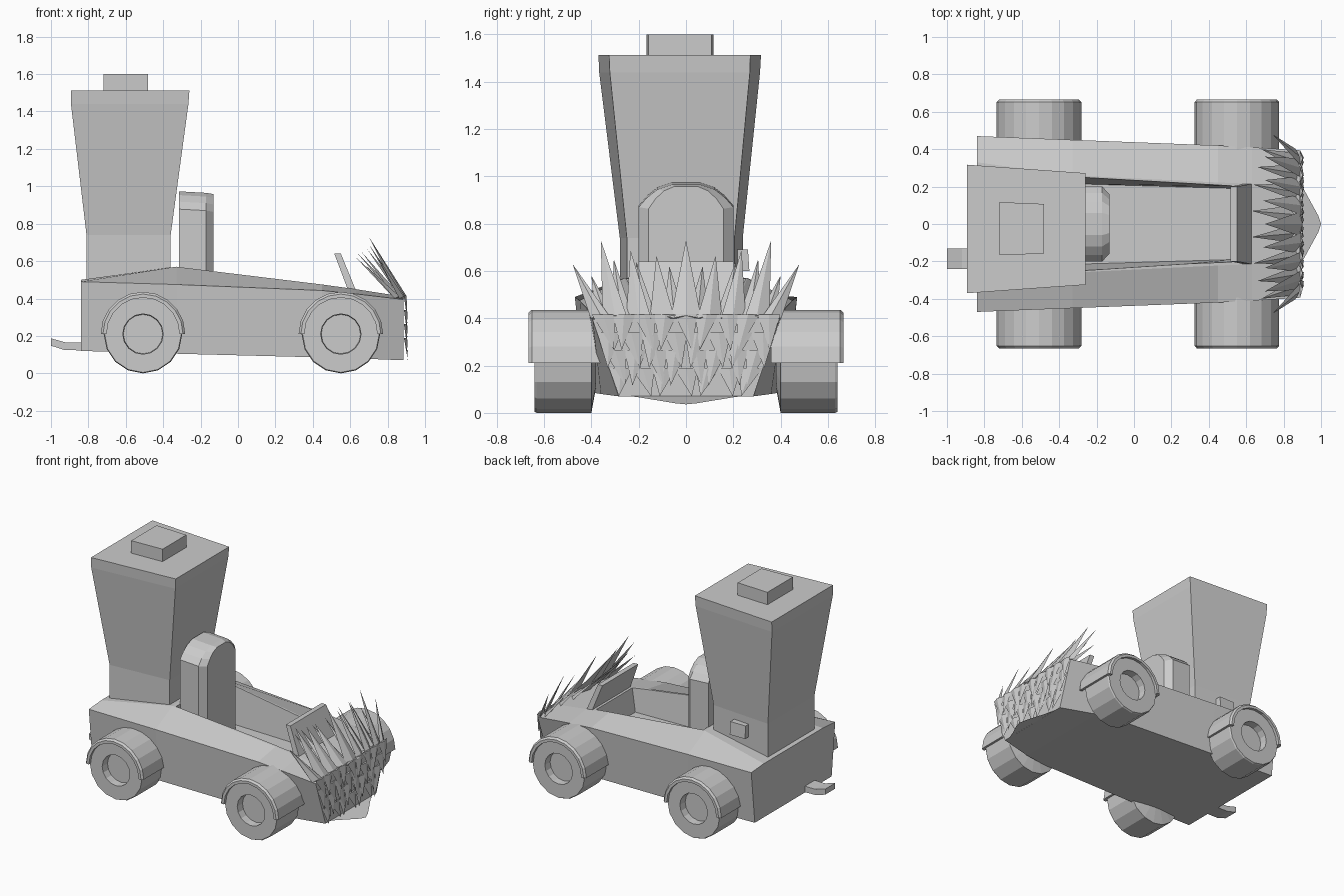
import bpy, bmesh, math
from mathutils import Vector

if "Cube" in bpy.data.objects:
    bpy.data.objects.remove(bpy.data.objects["Cube"])


def finish(name, bm):
    bmesh.ops.recalc_face_normals(bm, faces=bm.faces)
    me = bpy.data.meshes.new(name)
    bm.to_mesh(me)
    bm.free()
    ob = bpy.data.objects.new(name, me)
    bpy.context.collection.objects.link(ob)
    return ob


def loft(name, rings):
    """Closed skin through equal-length rings, capped at both ends."""
    bm = bmesh.new()
    vs = [[bm.verts.new(p) for p in r] for r in rings]
    n = len(rings[0])
    for a, b in zip(vs, vs[1:]):
        for i in range(n):
            j = (i + 1) % n
            bm.faces.new((a[i], a[j], b[j], b[i]))
    bm.faces.new(vs[0])
    bm.faces.new(vs[-1])
    return finish(name, bm)


def rect(x0, x1, rear, front, z):
    """Horizontal trapezoid; rear and front are (y min, y max)."""
    return [(x0, rear[0], z), (x1, front[0], z), (x1, front[1], z), (x0, rear[1], z)]


def extrude_y(name, profile, y0, y1):
    return loft(name, [[(x, y, z) for x, z in profile] for y in (y0, y1)])


# Body hull: x, bottom z, bottom half width, outer z, outer half width, ridge z, ridge half width
sections = [
    (-0.84, 0.12, 0.43, 0.49, 0.47, 0.50, 0.33),
    (-0.33, 0.105, 0.42, 0.475, 0.45, 0.57, 0.26),
    (0.45, 0.085, 0.39, 0.443, 0.42, 0.475, 0.222),
    (0.63, 0.08, 0.36, 0.425, 0.41, 0.45, 0.215),
    (0.885, 0.07, 0.285, 0.395, 0.395, 0.41, 0.20),
]
body = loft("body", [[(x, -wb, zb), (x, -wo, zo), (x, -wi, zi),
                      (x, wi, zi), (x, wo, zo), (x, wb, zb)]
                     for x, zb, wb, zo, wo, zi, wi in sections])

# Cockpit opening
cutter = loft("cockpit_cutter", [
    rect(-0.31, 0.53, (-0.215, 0.215), (-0.19, 0.19), 0.30),
    rect(-0.31, 0.59, (-0.256, 0.256), (-0.212, 0.212), 0.60)])
cutter.hide_render = True
cutter.hide_viewport = True
mod = body.modifiers.new("cockpit", 'BOOLEAN')
mod.operation = 'DIFFERENCE'
mod.solver = 'EXACT'
mod.object = cutter

# Tall flaring tower and its cap
loft("tower", [
    rect(-0.81, -0.36, (-0.28, 0.24), (-0.25, 0.205), 0.45),
    rect(-0.81, -0.36, (-0.28, 0.24), (-0.25, 0.205), 0.74),
    rect(-0.893, -0.265, (-0.367, 0.313), (-0.322, 0.27), 1.44),
    rect(-0.893, -0.26, (-0.37, 0.317), (-0.325, 0.272), 1.512)])
loft("tower_cap", [rect(-0.72, -0.48, (-0.167, 0.117), (-0.158, 0.107), z) for z in (1.50, 1.60)])
loft("tower_side_box", [rect(-0.65, -0.53, (0.2, 0.268), (0.2, 0.268), 0.60),
                        rect(-0.65, -0.53, (0.2, 0.262), (0.2, 0.262), 0.69)])

# Arched seat back with a bevelled front edge
arch = [(0.2, 0.30), (0.2, 0.875), (0.165, 0.915), (0.12, 0.95), (0.06, 0.97)]


def seat_ring(x, k, dz):
    half = [(y * k, z - dz if z > 0.4 else z) for y, z in arch]
    pts = half + [(-y, z) for y, z in reversed(half)]
    return [(x, y, z) for y, z in pts]


loft("seat_back", [seat_ring(-0.315, 1.0, -0.003), seat_ring(-0.17, 1.0, 0.005),
                   seat_ring(-0.13, 0.79, 0.012)])

# Raked windscreen
loft("windscreen", [rect(0.59, 0.632, (-0.215, 0.215), (-0.215, 0.215), 0.44),
                    rect(0.515, 0.55, (-0.2, 0.2), (-0.2, 0.2), 0.64)])

# Exhaust pipe
extrude_y("exhaust", [(-0.80, 0.165), (-0.92, 0.165), (-1.0, 0.187), (-1.0, 0.148),
                      (-0.93, 0.125), (-0.80, 0.122)], -0.24, -0.13)

# Wheels with recessed hubs, and fenders over them
wheel_profile = [(0.05, 0.585), (0.105, 0.585), (0.108, 0.64), (0.205, 0.64),
                 (0.21, 0.63), (0.21, 0.40), (0.10, 0.38)]
r_in, r_out = 0.206, 0.226
fender_profile = [(r_in, 0.36), (r_out, 0.36), (r_out, 0.652), (r_out - 0.012, 0.665),
                  (0.195, 0.665), (0.195, 0.645), (r_in, 0.645)]
for end, cx in (("rear", -0.508), ("front", 0.55)):
    for side, s in (("left", 1), ("right", -1)):
        def polar(r, y, a):
            return (cx + r * math.cos(a), s * y, 0.21 + r * math.sin(a))
        loft(f"{end}_{side}_wheel",
             [[polar(r, y, i * math.tau / 16) for i in range(16)] for r, y in wheel_profile])
        loft(f"{end}_{side}_fender",
             [[polar(r, y, math.pi * i / 10) for r, y in fender_profile] for i in range(11)])


def spike(bm, base, tip, width, across, lift):
    """Thin ridged blade from base to tip."""
    b, t = Vector(base), Vector(tip)
    side = Vector(across).normalized() * width / 2
    v = [bm.verts.new(p) for p in (b - side, b + side, b + Vector(lift), t)]
    for f in ((0, 1, 2), (0, 3, 1), (1, 3, 2), (2, 3, 0)):
        bm.faces.new([v[i] for i in f])


# Swept-back mane: base y, base x, tip x, y, z, width
blades = [
    (0.05, 0.85, 0.63, 0.07, 0.62, 0.10), (0.10, 0.885, 0.69, 0.125, 0.665, 0.11),
    (0.17, 0.86, 0.64, 0.21, 0.64, 0.10), (0.20, 0.88, 0.70, 0.235, 0.69, 0.11),
    (0.27, 0.86, 0.66, 0.305, 0.65, 0.10), (0.30, 0.88, 0.70, 0.36, 0.73, 0.11),
    (0.36, 0.875, 0.74, 0.48, 0.63, 0.09), (0.34, 0.85, 0.68, 0.40, 0.58, 0.09),
]
bm = bmesh.new()
spike(bm, (0.89, 0, 0.40), (0.70, 0, 0.73), 0.13, (0, 1, 0), (0.012, 0, 0.012))
for by, bx, tx, ty, tz, w in blades:
    for s in (1, -1):
        spike(bm, (bx, s * by, 0.40), (tx, s * ty, tz), w, (-0.3 * s, 1, 0), (0.012, 0, 0.012))
finish("mane", bm)

# Overlapping pointed tufts hanging down the nose
bm = bmesh.new()
for row, (z, count) in enumerate(((0.415, 9), (0.34, 8), (0.265, 8), (0.19, 7))):
    half = 0.285 + 0.11 * (z - 0.07) / 0.33 - 0.05
    step = 2 * half / (count - 1)
    for i in range(count):
        y = -half + i * step
        lean = 0.025 * (-1) ** (i + row)
        spike(bm, (0.887, y, z), (0.908, y * 0.94 + lean, max(0.07, z - 0.15)),
              step * 1.1, (0, 1, 0), (0.014, 0, 0))
finish("nose_tufts", bm)

# Thin pointed lip under the nose
outline = [(0.86, -0.29), (0.90, -0.2), (0.985, -0.045), (1.0, 0),
           (0.985, 0.045), (0.90, 0.2), (0.86, 0.29)]
bm = bmesh.new()
bm.faces.new([bm.verts.new((x, y, 0.078 - (x - 0.86) * 0.3)) for x, y in outline])
finish("nose_lip", bm)
